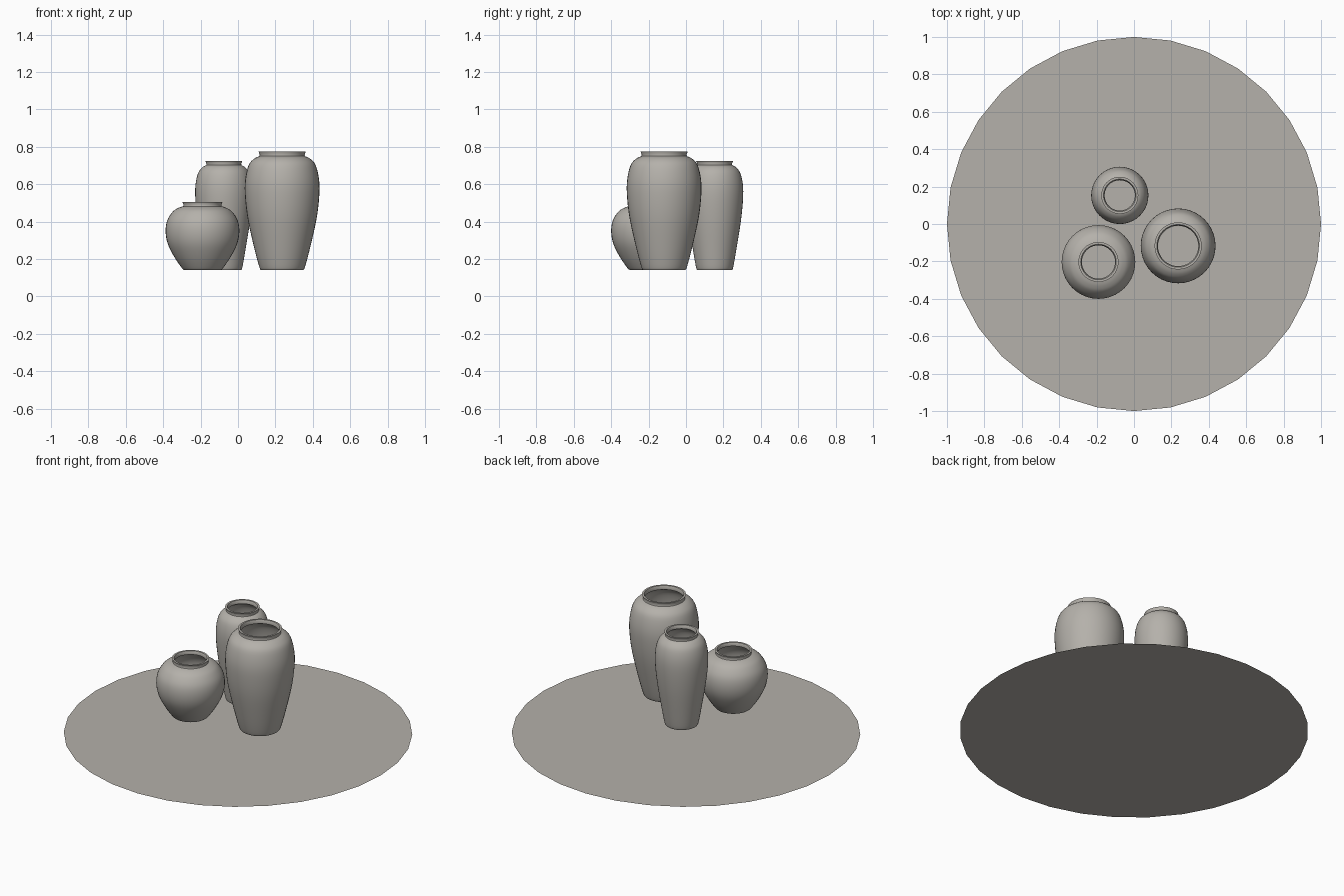
import bpy, bmesh, math

if "Cube" in bpy.data.objects:
    bpy.data.objects.remove(bpy.data.objects["Cube"])


def material(name, rgb):
    m = bpy.data.materials.new(name)
    m.diffuse_color = (*rgb, 1.0)
    m.use_nodes = True
    m.node_tree.nodes["Principled BSDF"].inputs["Base Color"].default_value = m.diffuse_color
    return m


STONE = material("warm grey", (0.46, 0.44, 0.405))
SEGMENTS = 40
WALL = 0.012


def add_object(name, bm):
    mesh = bpy.data.meshes.new(name)
    bm.to_mesh(mesh)
    bm.free()
    mesh.materials.append(STONE)
    ob = bpy.data.objects.new(name, mesh)
    bpy.context.collection.objects.link(ob)
    return ob


def smooth_curve(pts, steps=4):
    """Catmull-Rom curve through the (radius, height) points."""
    p = [pts[0]] + pts + [pts[-1]]
    out = []
    for i in range(1, len(p) - 2):
        a, b, c, d = p[i - 1:i + 3]
        for s in range(steps):
            t = s / steps
            out.append(tuple(
                0.5 * (2 * b[k] + (c[k] - a[k]) * t
                       + (2 * a[k] - 5 * b[k] + 4 * c[k] - d[k]) * t * t
                       + (3 * b[k] - a[k] - 3 * c[k] + d[k]) * t ** 3)
                for k in (0, 1)))
    return out + [pts[-1]]


def vase(name, x, y, body, lip):
    """Lathe: outer body, flared lip, then a thin inner wall and floor."""
    outer = smooth_curve(body) + lip
    inner = [(r - WALL, z) for r, z in reversed(outer)]
    inner = [(r, max(z, outer[0][1] + WALL)) for r, z in inner]
    profile = outer + inner
    bm = bmesh.new()
    rings = []
    for r, z in profile:
        rings.append([bm.verts.new((x + r * math.cos(a), y + r * math.sin(a), z))
                      for a in (2 * math.pi * i / SEGMENTS for i in range(SEGMENTS))])
    for low, high in zip(rings, rings[1:]):
        for i in range(SEGMENTS):
            j = (i + 1) % SEGMENTS
            bm.faces.new((low[i], low[j], high[j], high[i]))
    bm.faces.new(list(reversed(rings[0])))   # underside
    bm.faces.new(rings[-1])                  # inner floor
    ob = add_object(name, bm)
    bpy.ops.object.select_all(action='DESELECT')
    ob.select_set(True)
    bpy.context.view_layer.objects.active = ob
    bpy.ops.object.shade_smooth_by_angle(angle=math.radians(40))
    return ob


# Flat round ground disc
bm = bmesh.new()
bmesh.ops.create_circle(bm, cap_ends=True, segments=32, radius=1.0)
bm.normal_update()
for f in bm.faces:
    if f.normal.z < 0:
        f.normal_flip()
add_object("round_base", bm)

# Tall wide vase at the right
vase("tall_vase", 0.236, -0.117,
     [(0.112, 0.142), (0.121, 0.155), (0.147, 0.25), (0.183, 0.41), (0.198, 0.53),
      (0.198, 0.62), (0.180, 0.70), (0.152, 0.735), (0.122, 0.75)],
     [(0.120, 0.758), (0.126, 0.774)])

# Slim vase at the back
vase("slim_vase", -0.076, 0.153,
     [(0.092, 0.142), (0.099, 0.155), (0.116, 0.25), (0.140, 0.40), (0.152, 0.52),
      (0.151, 0.60), (0.137, 0.66), (0.115, 0.69), (0.094, 0.702)],
     [(0.093, 0.71), (0.099, 0.724)])

# Short round vase at the left
vase("round_vase", -0.19, -0.203,
     [(0.098, 0.142), (0.110, 0.152), (0.150, 0.21), (0.185, 0.28), (0.197, 0.345),
      (0.189, 0.405), (0.160, 0.452), (0.130, 0.473), (0.103, 0.482)],
     [(0.101, 0.49), (0.107, 0.504)])
